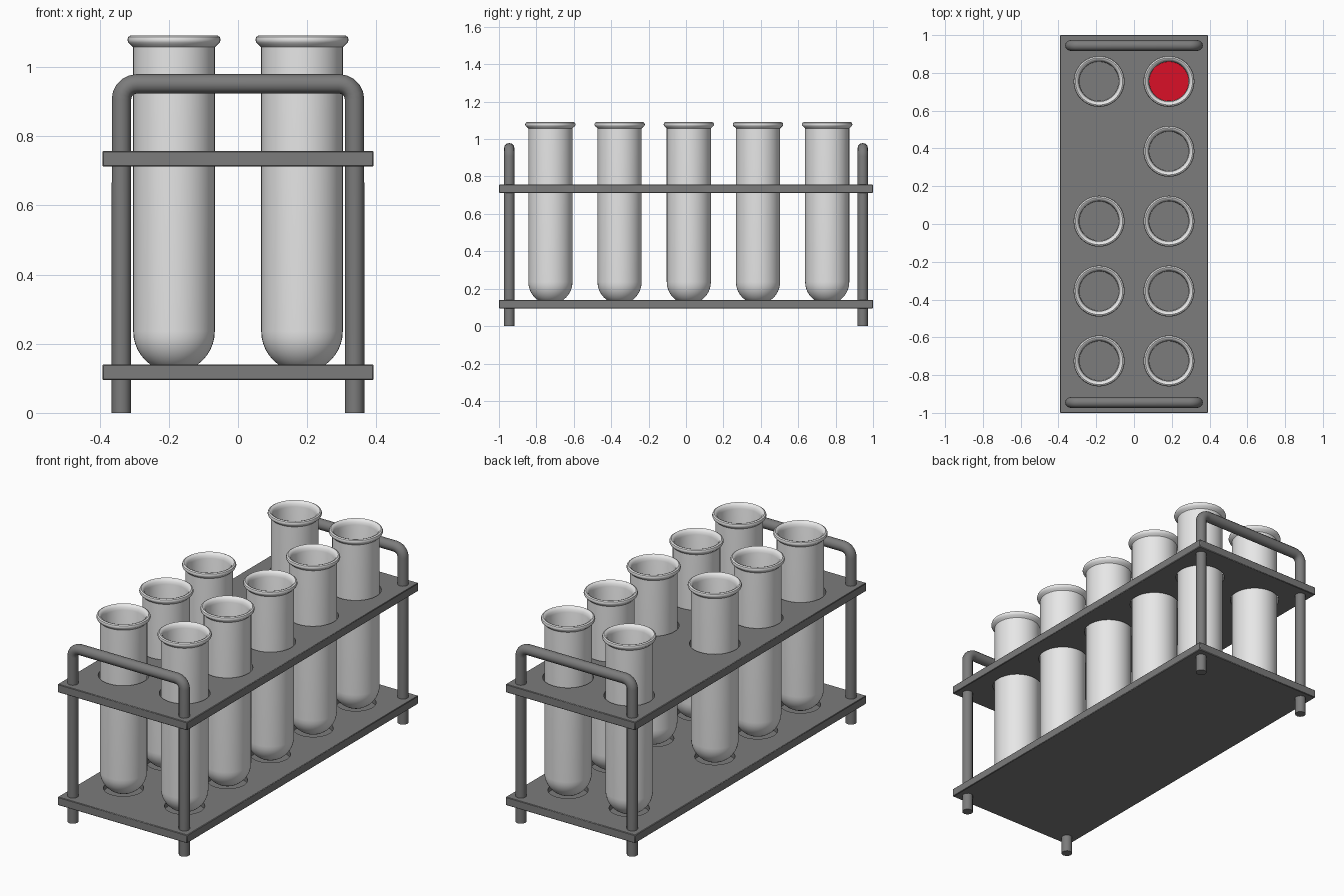
import bpy, bmesh
from math import pi, sin, cos, radians
from mathutils import Matrix

old = bpy.data.objects.get("Cube")
if old:
    bpy.data.objects.remove(old, do_unlink=True)


def material(name, rgb):
    m = bpy.data.materials.new(name)
    m.use_nodes = True
    m.diffuse_color = (*rgb, 1)
    m.node_tree.nodes["Principled BSDF"].inputs["Base Color"].default_value = (*rgb, 1)
    return m


GREY = material("dark grey", (0.2, 0.2, 0.2))
GLASS = material("pale glass", (0.8, 0.8, 0.8))
RED = material("red liquid", (0.7, 0.005, 0.02))

TUBE_X, TUBE_R, INNER_R = 0.185, 0.118, 0.106
ROWS = [-0.725 + 0.37 * i for i in range(5)]
# One place in the rack is left empty
SPOTS = [(x, y) for x in (-TUBE_X, TUBE_X) for y in ROWS
         if not (x < 0 and y == ROWS[3])]


def link(name, data, mat):
    ob = bpy.data.objects.new(name, data)
    bpy.context.collection.objects.link(ob)
    if mat:
        data.materials.append(mat)
    return ob


def activate(ob):
    bpy.ops.object.select_all(action='DESELECT')
    ob.select_set(True)
    bpy.context.view_layer.objects.active = ob


def smooth(ob):
    activate(ob)
    bpy.ops.object.shade_smooth_by_angle(angle=radians(40))


def finish(bm, name, mat):
    bmesh.ops.recalc_face_normals(bm, faces=bm.faces)
    me = bpy.data.meshes.new(name)
    bm.to_mesh(me)
    bm.free()
    return link(name, me, mat)


def lathe(name, profile, mat, steps=40):
    bm = bmesh.new()
    verts = [bm.verts.new((r, 0, z)) for r, z in profile]
    edges = [bm.edges.new(pair) for pair in zip(verts, verts[1:])]
    bmesh.ops.spin(bm, geom=verts + edges, cent=(0, 0, 0), axis=(0, 0, 1),
                   angle=2 * pi, steps=steps)
    bmesh.ops.remove_doubles(bm, verts=bm.verts, dist=0.0005)
    return finish(bm, name, mat)


# Shelves, with round holes or shallow seats for the tubes
def shelf(name, bottom, top, hole_r, cut_from):
    bm = bmesh.new()
    size = Matrix.Diagonal((0.784, 2, top - bottom, 1))
    bmesh.ops.create_cube(bm, size=1,
                          matrix=Matrix.Translation((0, 0, (top + bottom) / 2)) @ size)
    bmesh.ops.bevel(bm, geom=bm.edges[:], offset=0.003, segments=1, affect='EDGES')
    ob = finish(bm, name, GREY)

    cut = bmesh.new()
    for x, y in SPOTS:
        bmesh.ops.create_cone(cut, cap_ends=True, segments=40, radius1=hole_r,
                              radius2=hole_r, depth=0.2,
                              matrix=Matrix.Translation((x, y, cut_from + 0.1)))
    cutter = finish(cut, name + "_cutter", None)
    cutter.hide_render = True
    mod = ob.modifiers.new("holes", 'BOOLEAN')
    mod.object, mod.solver = cutter, 'EXACT'
    activate(ob)
    bpy.ops.object.modifier_apply(modifier=mod.name)
    bpy.data.objects.remove(cutter, do_unlink=True)
    smooth(ob)


shelf("lower_shelf", 0.095, 0.14, 0.1, 0.112)
shelf("upper_shelf", 0.712, 0.757, 0.126, 0.63)

# Bent rod frames: two legs joined by a handle at each end
ROD, LEG_X, HANDLE_Z, BEND = 0.028, 0.337, 0.951, 0.045
arc = [(LEG_X - BEND + BEND * cos(a), HANDLE_Z - BEND + BEND * sin(a))
       for a in [pi / 2 * i / 5 for i in range(6)]]
half = [(LEG_X, 0)] + arc
path = half + [(-x, z) for x, z in reversed(half)]
for name, y in (("front_frame", -0.945), ("back_frame", 0.945)):
    cu = bpy.data.curves.new(name, 'CURVE')
    cu.dimensions = '3D'
    cu.bevel_depth, cu.bevel_resolution = ROD, 4
    cu.use_fill_caps = True
    sp = cu.splines.new('POLY')
    sp.points.add(len(path) - 1)
    for p, (x, z) in zip(sp.points, path):
        p.co = (x, y, z, 1)
    rod = link(name, cu, GREY)
    activate(rod)
    bpy.ops.object.convert(target='MESH')
    smooth(bpy.context.view_layer.objects.active)

# Test tube: rounded bottom, straight wall, rolled lip, hollow inside
DOME_Z = 0.236
angles = [pi / 2 * i / 10 for i in range(11)]
outer = [(TUBE_R * sin(a), DOME_Z - TUBE_R * cos(a)) for a in angles]
inner = [(INNER_R * sin(a), DOME_Z - INNER_R * cos(a)) for a in reversed(angles)]
lip = [(TUBE_R, 1.057), (0.124, 1.063), (0.132, 1.07), (0.135, 1.078), (0.132, 1.087),
       (0.125, 1.091), (0.117, 1.088), (0.11, 1.078), (INNER_R, 1.063)]
tube = lathe("test_tube", outer + lip + inner, GLASS)
smooth(tube)

# Liquid surface that closes off the lower part of each tube
fill = lathe("liquid", [(0, 0.3), (INNER_R - 0.001, 0.3)], GREY)
red_fill = lathe("red_liquid", [(0, 0.33), (INNER_R - 0.001, 0.33)], RED)
red_spot = SPOTS[-1]
red_fill.location = (*red_spot, 0)

for i, (x, y) in enumerate(SPOTS):
    ob = tube if i == 0 else link(f"test_tube_{i + 1}", tube.data, None)
    ob.location = (x, y, 0)
    if (x, y) != red_spot:
        level = fill if i == 0 else link(f"liquid_{i + 1}", fill.data, None)
        level.location = (x, y, 0)

for flat in (fill.data, red_fill.data):
    # Turn the liquid surfaces to face up
    if flat.polygons[0].normal.z < 0:
        flat.flip_normals()
